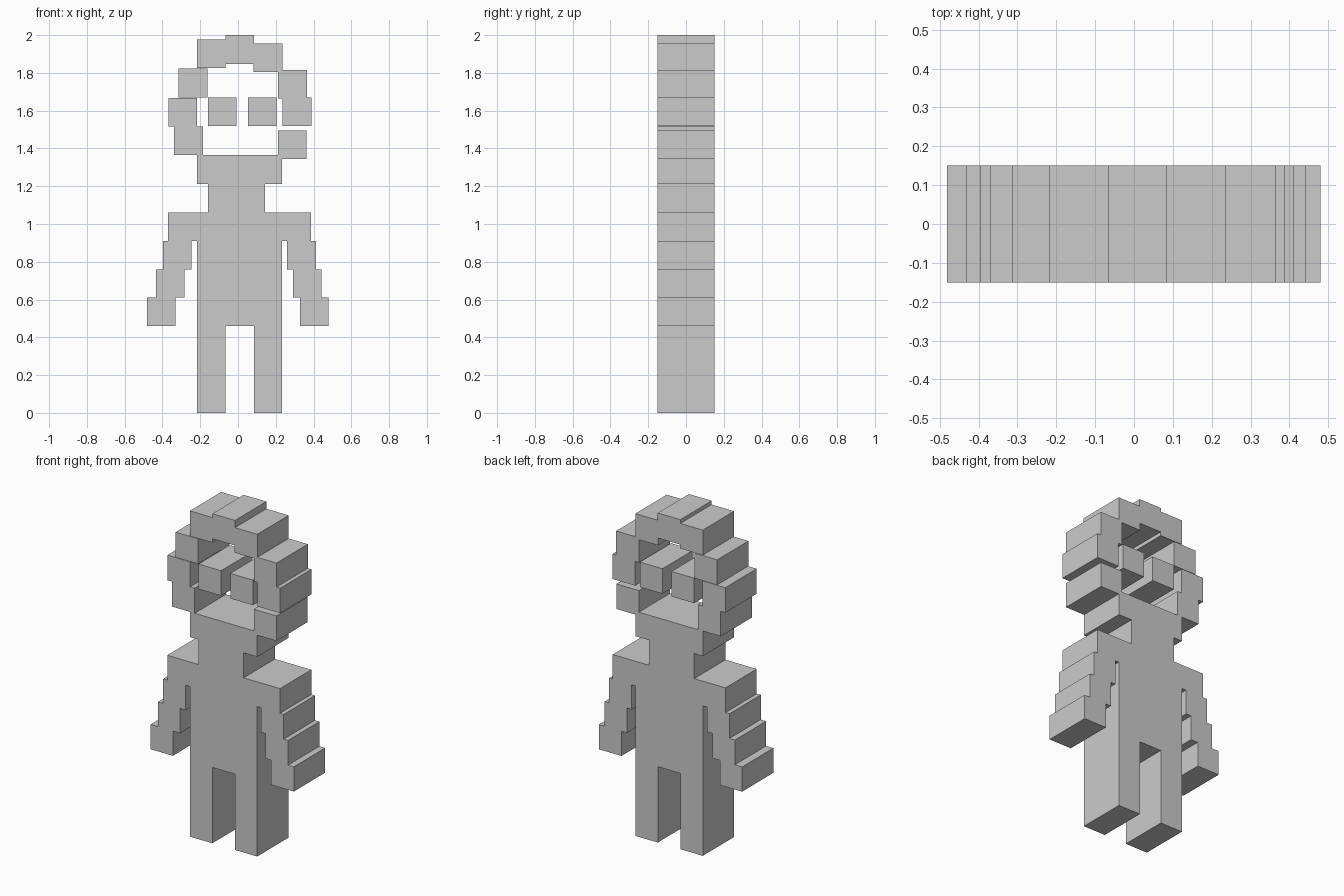
import bpy, bmesh

if "Cube" in bpy.data.objects:
    bpy.data.objects.remove(bpy.data.objects["Cube"])

HALF_DEPTH = 0.15
B = 0.152  # block size


def extrude_profile(name, pts):
    """Closed XZ outline extruded through the full depth."""
    bm = bmesh.new()
    face = bm.faces.new([bm.verts.new((x, -HALF_DEPTH, z)) for x, z in pts])
    ext = bmesh.ops.extrude_face_region(bm, geom=[face])
    moved = [g for g in ext["geom"] if isinstance(g, bmesh.types.BMVert)]
    bmesh.ops.translate(bm, verts=moved, vec=(0, 2 * HALF_DEPTH, 0))
    bmesh.ops.recalc_face_normals(bm, faces=bm.faces)
    mesh = bpy.data.meshes.new(name)
    bm.to_mesh(mesh)
    bm.free()
    obj = bpy.data.objects.new(name, mesh)
    bpy.context.collection.objects.link(obj)
    return obj


def block(name, x, z):
    """Square block from its lower left corner."""
    extrude_profile(name, [(x, z), (x + B, z), (x + B, z + B), (x, z + B)])


def arm_steps(xs):
    """Stepped line going down from shoulder to hand."""
    levels = [1.06, 0.91, 0.76, 0.61, 0.46]
    levels = levels[-len(xs) - 1:]
    pts = []
    for x, top, low in zip(xs, levels, levels[1:]):
        pts += [(x, top), (x, low)]
    return pts


# Body: legs, torso, stepped arms, neck and jaw in one outline
left_outer = arm_steps([-0.37, -0.397, -0.433, -0.482])
left_inner = arm_steps([-0.247, -0.284, -0.332])
right_outer = arm_steps([0.387, 0.412, 0.441, 0.48])
right_inner = arm_steps([0.26, 0.291, 0.328])

outline = left_outer + left_inner[::-1]
outline += [(-0.218, 0.91), (-0.218, 0), (-0.067, 0), (-0.067, 0.46),
            (0.084, 0.46), (0.084, 0), (0.234, 0), (0.234, 0.91)]
outline += right_inner + right_outer[::-1]
outline += [(0.143, 1.06), (0.143, 1.212), (0.234, 1.212), (0.234, 1.364),
            (-0.218, 1.364), (-0.218, 1.212), (-0.16, 1.212), (-0.16, 1.06)]
extrude_profile("body", outline)

# Head ring: loose blocks on each side, then the crown
for name, x, z in [
    ("left_cheek", -0.338, 1.364), ("left_temple", -0.369, 1.516),
    ("left_brow", -0.314, 1.670), ("right_cheek", 0.211, 1.343),
    ("right_temple", 0.236, 1.518), ("right_brow", 0.212, 1.664),
    ("crown_left", -0.218, 1.825), ("crown_middle", -0.067, 1.848),
    ("crown_right", 0.083, 1.804),
    ("left_eye", -0.16, 1.518), ("right_eye", 0.053, 1.518),
]:
    block(name, x, z)
